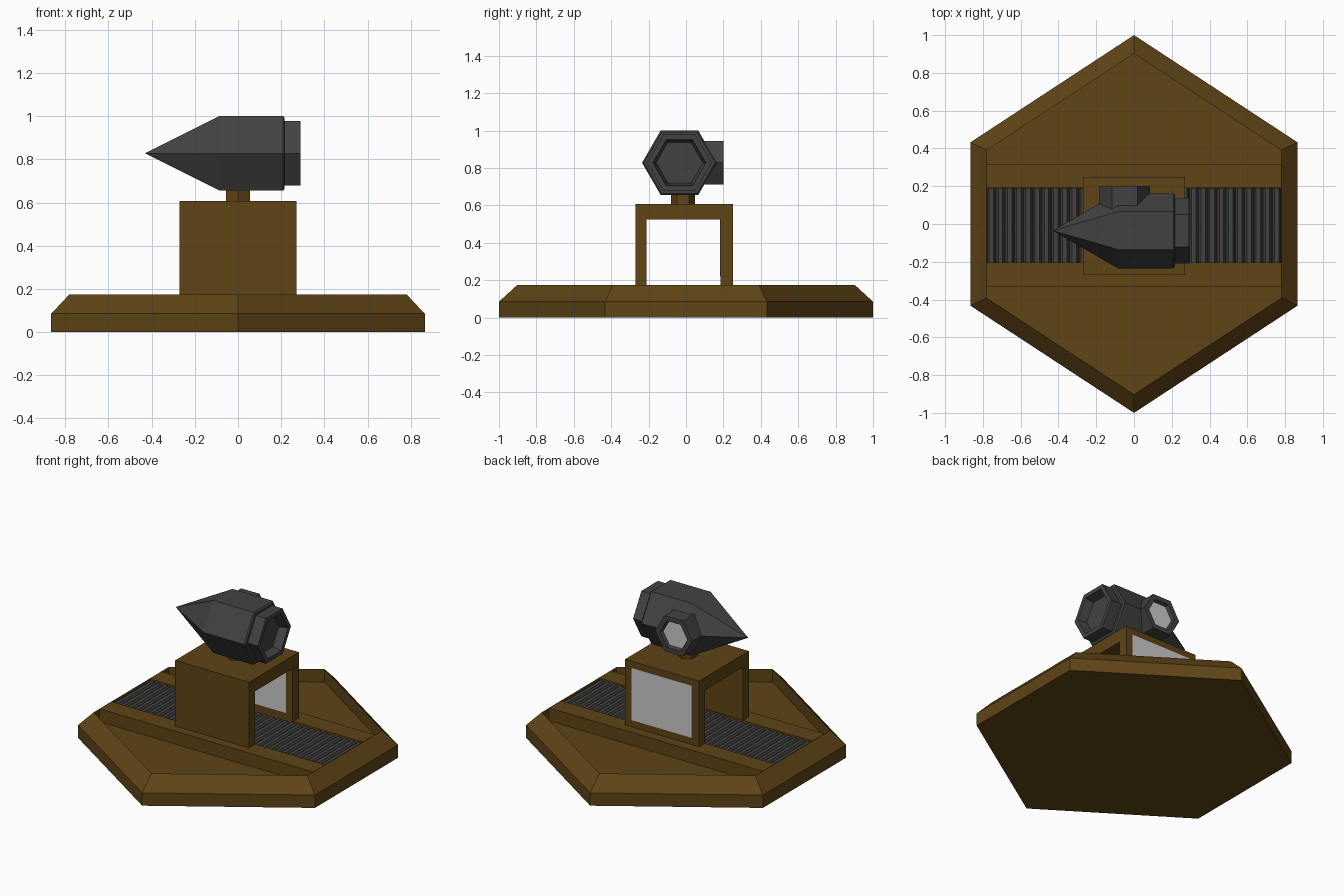
import bpy, bmesh, math
from mathutils import Vector

if "Cube" in bpy.data.objects:
    bpy.data.objects.remove(bpy.data.objects["Cube"])


def material(name, rgb):
    m = bpy.data.materials.new(name)
    m.diffuse_color = (*rgb, 1)
    m.use_nodes = True
    m.node_tree.nodes["Principled BSDF"].inputs["Base Color"].default_value = m.diffuse_color
    return m


BROWN = material("brown", (0.115, 0.058, 0.008))
DARK = material("dark_grey", (0.055, 0.055, 0.055))


def loft(name, rings, mat=None):
    """Skin a list of equal-length rings and cap both ends; a one-point ring makes a tip."""
    bm = bmesh.new()
    loops = [[bm.verts.new(p) for p in ring] for ring in rings]
    for a, b in zip(loops, loops[1:]):
        n = max(len(a), len(b))
        for i in range(n):
            j = (i + 1) % n
            quad = [a[i % len(a)], a[j % len(a)], b[j % len(b)], b[i % len(b)]]
            bm.faces.new(list(dict.fromkeys(quad)))
    for ring in (loops[0], loops[-1]):
        if len(ring) > 2:
            bm.faces.new(ring)
    bmesh.ops.recalc_face_normals(bm, faces=bm.faces)
    me = bpy.data.meshes.new(name)
    bm.to_mesh(me)
    bm.free()
    ob = bpy.data.objects.new(name, me)
    bpy.context.collection.objects.link(ob)
    if mat:
        me.materials.append(mat)
    return ob


def box(name, x, y, z, mat=None):
    rect = [(x[0], y[0]), (x[1], y[0]), (x[1], y[1]), (x[0], y[1])]
    return loft(name, [[(px, py, h) for px, py in rect] for h in z], mat)


def hexagon(center, r, u, v):
    """Hexagon with a corner along u, lying in the plane of u and v."""
    c, u, v = Vector(center), Vector(u), Vector(v)
    if r == 0:
        return [c]
    return [c + r * (math.cos(i * math.pi / 3) * u + math.sin(i * math.pi / 3) * v)
            for i in range(6)]


X, Y, Z = (1, 0, 0), (0, 1, 0), (0, 0, 1)

# Hexagonal base: bevelled rim around a sunken floor
outline = [(0, -1), (0.865, -0.433), (0.865, 0.433),
           (0, 1), (-0.865, 0.433), (-0.865, -0.433)]
loft("base", [[(x * k, y * k, z) for x, y in outline]
              for k, z in ((1, 0), (1, 0.085), (0.902, 0.175), (0.902, 0.09))], BROWN)

# Raised rails on each side of the conveyor, and its bed
box("front_rail", (-0.781, 0.781), (-0.33, -0.205), (0.085, 0.175), BROWN)
box("back_rail", (-0.781, 0.781), (0.19, 0.315), (0.085, 0.175), BROWN)
box("conveyor_bed", (-0.781, 0.781), (-0.206, 0.191), (0.085, 0.135), BROWN)

# Conveyor rollers
COUNT = 32
pitch = 1.56 / COUNT
for i in range(COUNT):
    x = -0.78 + pitch * (i + 0.5)
    loft(f"roller_{i + 1}", [hexagon((x, y, 0.145), 0.0235, X, Z) for y in (-0.204, 0.189)], DARK)

# Scanner housing: an arch over the conveyor
arch = [(-0.27, 0.17), (-0.27, 0.608), (0.25, 0.608), (0.25, 0.17),
        (0.185, 0.17), (0.185, 0.525), (-0.21, 0.525), (-0.21, 0.17)]
loft("housing", [[(x, y, z) for y, z in arch] for x in (-0.27, 0.27)], BROWN)

# Window set through the back wall of the housing
box("window", (-0.222, 0.222), (0.182, 0.252), (0.22, 0.565))

# Post carrying the head
loft("post", [hexagon((0, -0.015, z), 0.064, Y, X) for z in (0.6, 0.68)], BROWN)

# Pointed head with a hollow rear collar
head = [(-0.43, 0), (-0.085, 0.2), (0.208, 0.2), (0.216, 0.19), (0.216, 0.173),
        (0.29, 0.173), (0.29, 0.142), (0.235, 0.125)]
loft("head", [hexagon((x, -0.035, 0.828), r, Y, Z) for x, r in head], DARK)

# Side eyepiece with a recessed lens
eye = [(0.0, 0.135), (0.2, 0.135), (0.2, 0.1), (0.165, 0.09)]
loft("eyepiece", [hexagon((-0.05, y, 0.828), r, X, Z) for y, r in eye], DARK)
loft("lens", [hexagon((-0.05, y, 0.828), 0.092, X, Z) for y in (0.15, 0.178)])
